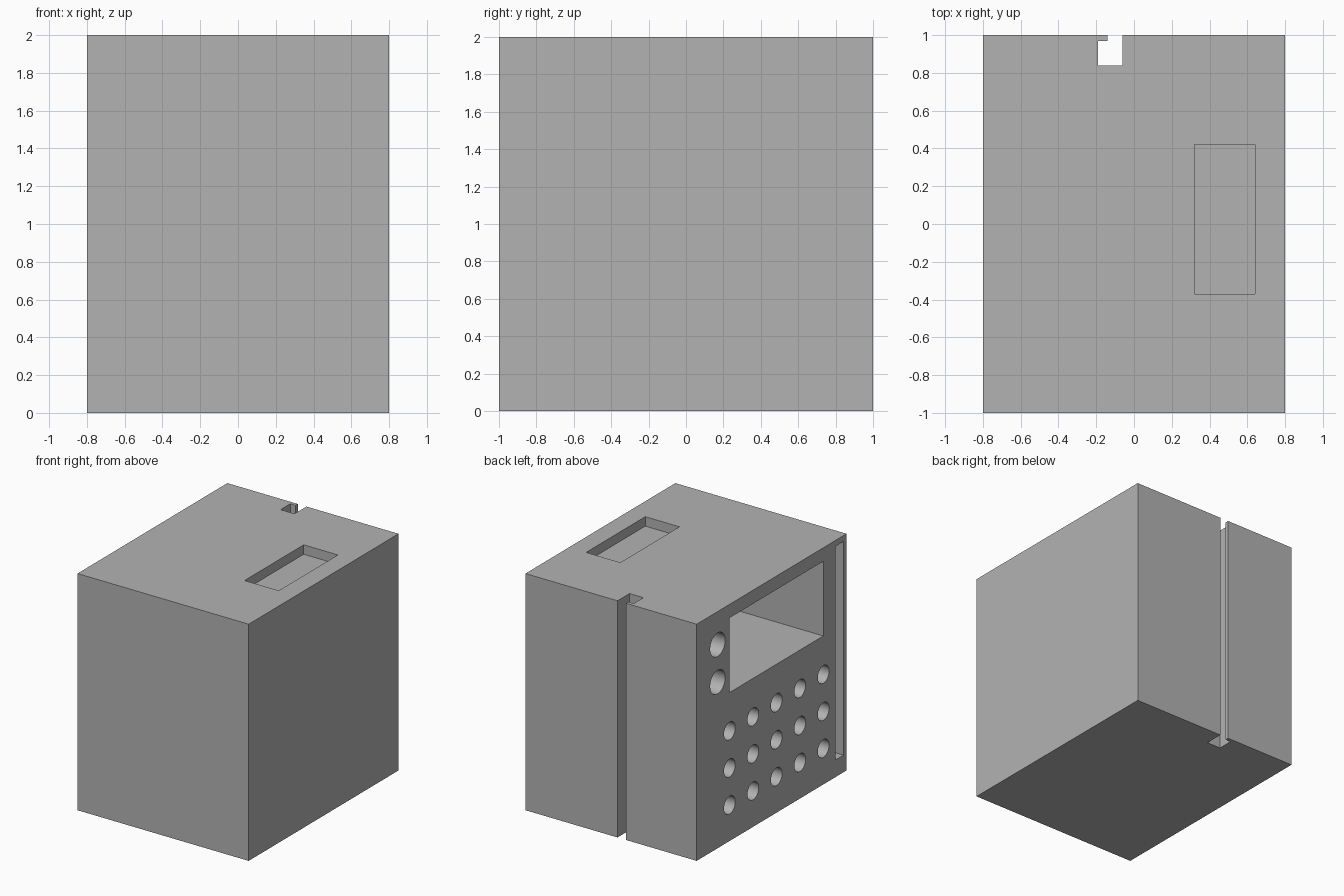
import bpy
import math

cube = bpy.data.objects.get("Cube")
if cube:
    bpy.data.objects.remove(cube, do_unlink=True)

grey = bpy.data.materials.new("plain_grey")
grey.use_nodes = True
colour = (0.45, 0.45, 0.45, 1)
grey.diffuse_color = colour
grey.node_tree.nodes["Principled BSDF"].inputs["Base Color"].default_value = colour

SIDE = -0.8      # face that carries the compartments
OUT = 0.1        # how far cutters reach outside the block
DEPTH = 1.4      # depth of the compartments


def box(name, low, high):
    """Axis-aligned box between two corners."""
    bpy.ops.mesh.primitive_cube_add(
        size=1, location=[(a + b) / 2 for a, b in zip(low, high)])
    obj = bpy.context.object
    obj.name = name
    obj.scale = [b - a for a, b in zip(low, high)]
    bpy.ops.object.transform_apply(location=True, rotation=True, scale=True)
    obj.data.materials.append(grey)
    return obj


def bore(name, y, z, radius):
    """Round blind hole into the side face."""
    bpy.ops.mesh.primitive_cylinder_add(
        vertices=48, radius=radius, depth=DEPTH + OUT,
        location=(SIDE + (DEPTH - OUT) / 2, y, z),
        rotation=(0, math.pi / 2, 0))
    obj = bpy.context.object
    obj.name = name
    bpy.ops.object.transform_apply(location=True, rotation=True, scale=True)
    obj.data.materials.append(grey)
    return obj


def prism(name, outline, bottom, top):
    """Vertical prism from an xy outline."""
    n = len(outline)
    verts = [(x, y, z) for z in (bottom, top) for x, y in outline]
    faces = [list(range(n))[::-1], list(range(n, 2 * n))]
    faces += [(i, (i + 1) % n, (i + 1) % n + n, i + n) for i in range(n)]
    mesh = bpy.data.meshes.new(name)
    mesh.from_pydata(verts, [], faces)
    mesh.materials.append(grey)
    obj = bpy.data.objects.new(name, mesh)
    bpy.context.collection.objects.link(obj)
    return obj


block = box("organizer_block", (-0.8, -1, 0), (0.8, 1, 2))

# Rectangular compartment, narrow slot and shallow top recess
cutters = [
    box("compartment_cutter", (SIDE - OUT, -0.69, 1.255), (SIDE + DEPTH, 0.56, 1.885)),
    box("slot_cutter", (SIDE - OUT, -0.96, 0.145), (SIDE + DEPTH, -0.855, 1.95)),
    box("recess_cutter", (0.32, -0.37, 1.92), (0.64, 0.42, 2.1)),
]

# Rear groove with a small retaining lip
cutters.append(prism("groove_cutter", [
    (-0.19, 0.84), (-0.06, 0.84), (-0.06, 1.1),
    (-0.14, 1.1), (-0.14, 0.97), (-0.19, 0.97)], -OUT, 2 + OUT))

# Two large holes and a grid of small ones
for z in (1.72, 1.405):
    cutters.append(bore("large_hole_cutter", 0.72, z, 0.1))
for row in range(3):
    for col in range(5):
        cutters.append(bore("small_hole_cutter",
                            0.56 - 0.313 * col, 0.93 - 0.313 * row, 0.075))

# Carve the block
bpy.ops.object.select_all(action='DESELECT')
block.select_set(True)
bpy.context.view_layer.objects.active = block
for cutter in cutters:
    cut = block.modifiers.new("carve", 'BOOLEAN')
    cut.operation = 'DIFFERENCE'
    cut.solver = 'EXACT'
    cut.object = cutter
    bpy.ops.object.modifier_apply(modifier=cut.name)
    bpy.data.objects.remove(cutter, do_unlink=True)

bpy.ops.object.shade_smooth_by_angle(angle=math.radians(30))
